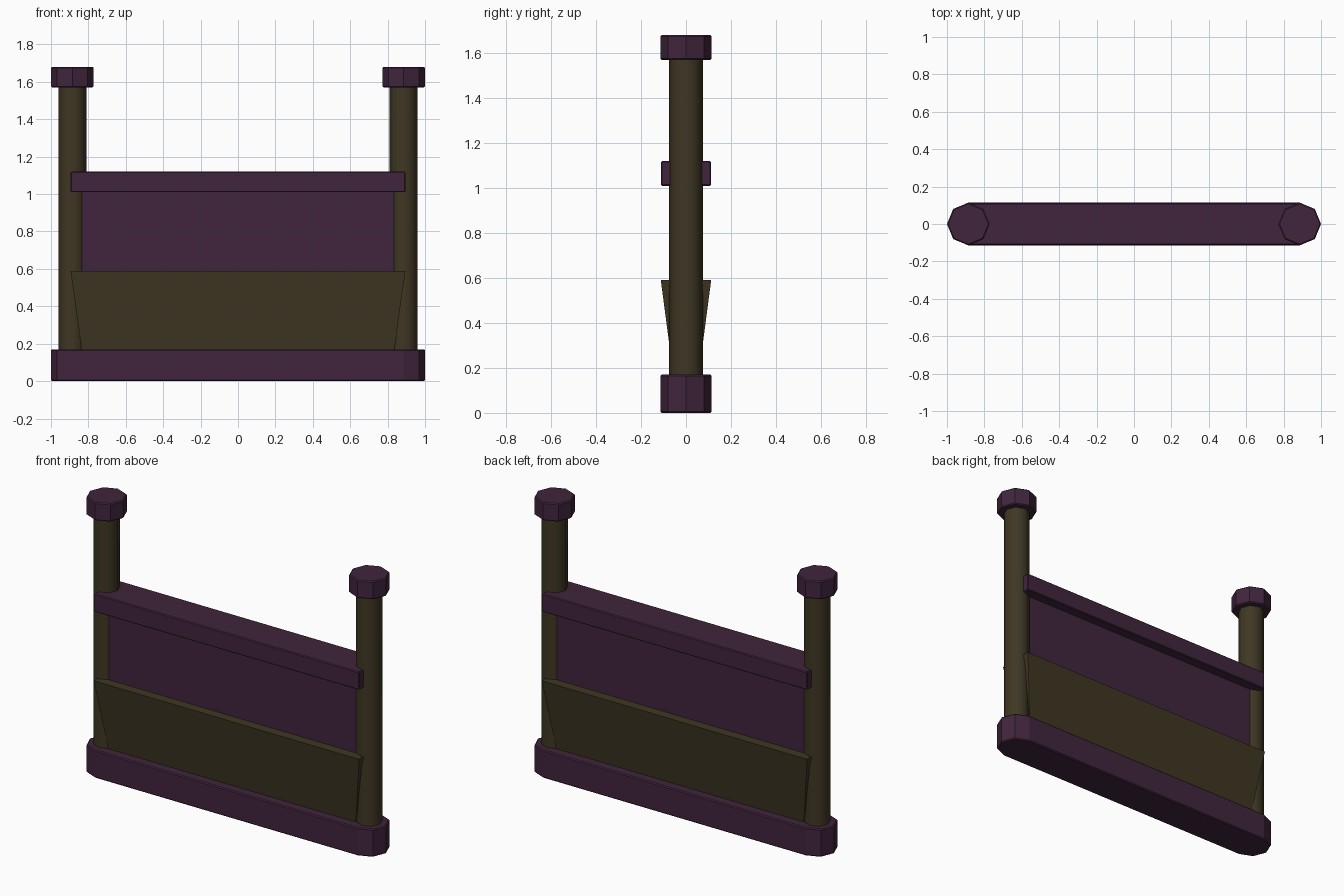
import bpy, math

if "Cube" in bpy.data.objects:
    bpy.data.objects.remove(bpy.data.objects["Cube"])


def material(name, rgb):
    m = bpy.data.materials.new(name)
    m.diffuse_color = (*rgb, 1)
    m.use_nodes = True
    m.node_tree.nodes["Principled BSDF"].inputs["Base Color"].default_value = m.diffuse_color
    return m


purple = material("dark purple", (0.052, 0.018, 0.046))
olive = material("dark olive", (0.050, 0.038, 0.017))

POST_X = 0.886


def loft(name, bottom, top, z0, z1, mat, bevel=0.0, smooth=False):
    """Solid between two outlines with the same point count."""
    n = len(bottom)
    verts = [(x, y, z0) for x, y in bottom] + [(x, y, z1) for x, y in top]
    faces = [tuple(reversed(range(n))), tuple(range(n, 2 * n))]
    faces += [(i, (i + 1) % n, n + (i + 1) % n, n + i) for i in range(n)]
    me = bpy.data.meshes.new(name)
    me.from_pydata(verts, [], faces)
    me.materials.append(mat)
    ob = bpy.data.objects.new(name, me)
    bpy.context.collection.objects.link(ob)
    if bevel:
        b = ob.modifiers.new("edge bevel", 'BEVEL')
        b.width = bevel
        b.segments = 1
        b.limit_method = 'ANGLE'
        b.angle_limit = math.radians(60)
    if smooth:
        bpy.ops.object.select_all(action='DESELECT')
        ob.select_set(True)
        bpy.context.view_layer.objects.active = ob
        bpy.ops.object.shade_smooth_by_angle(angle=math.radians(50))
    return ob


def octagon(cx, r):
    return [(cx + r * math.cos(i * math.pi / 4), r * math.sin(i * math.pi / 4))
            for i in range(8)]


def rect(hx, hy):
    return [(-hx, -hy), (hx, -hy), (hx, hy), (-hx, hy)]


# Base plinth: long bar with half-octagon ends
R = 0.114
right_end = [(POST_X + R * math.cos(a), R * math.sin(a))
             for a in (math.radians(-90 + 45 * i) for i in range(5))]
stadium = right_end + [(-x, -y) for x, y in right_end]
loft("base_plinth", stadium, stadium, 0, 0.17, purple, 0.006)

# Posts and caps on both sides
for side, s in (("left", -1), ("right", 1)):
    shaft = octagon(s * POST_X, 0.075)
    loft(side + "_post", shaft, shaft, 0.002, 1.60, olive, smooth=True)
    cap = octagon(s * POST_X, R)
    loft(side + "_post_cap", cap, cap, 1.57, 1.68, purple, 0.006)

# Thin centre panel
panel = rect(0.835, 0.053)
loft("centre_panel", panel, panel, 0.15, 1.03, purple)

# Lower skirt flaring outwards towards its top
loft("flared_skirt", rect(0.835, 0.056), rect(0.895, 0.112), 0.165, 0.59, olive)

# Top rail
rail = rect(0.895, 0.111)
loft("top_rail", rail, rail, 1.01, 1.12, purple, 0.005)
